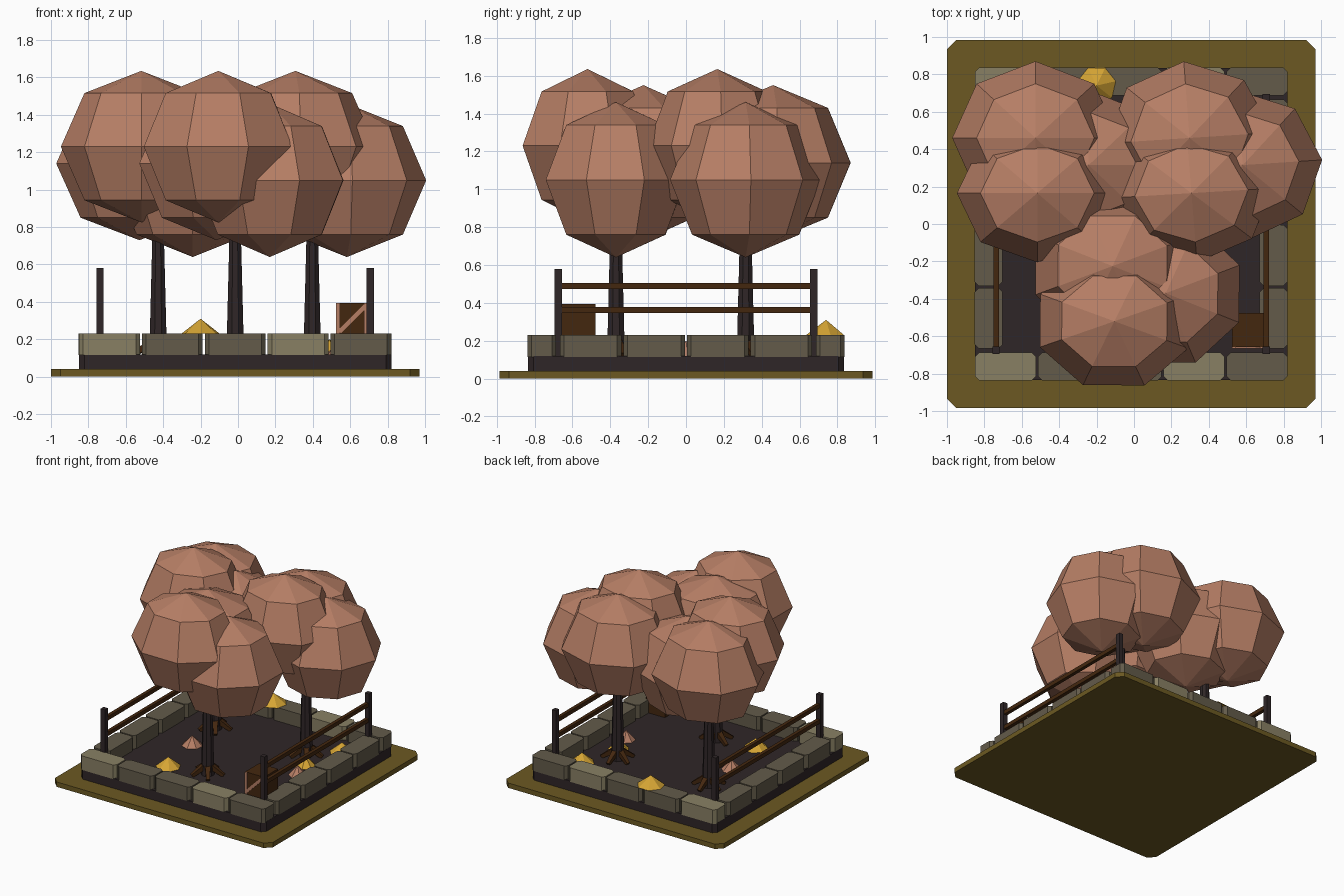
import bpy, bmesh, math
from mathutils import Vector, Matrix

if "Cube" in bpy.data.objects:
    bpy.data.objects.remove(bpy.data.objects["Cube"])


def lin(c):
    c /= 255
    return c / 12.92 if c <= 0.04045 else ((c + 0.055) / 1.055) ** 2.4


def material(name, r, g, b):
    m = bpy.data.materials.new(name)
    m.diffuse_color = (lin(r), lin(g), lin(b), 1)
    m.use_nodes = True
    m.node_tree.nodes["Principled BSDF"].inputs["Base Color"].default_value = m.diffuse_color
    return m


GRASS = material("olive_grass", 108, 89, 34)
DARK = material("dark_bark_soil", 47, 38, 39)
STONE = material("grey_stone", 99, 91, 74)
STONE_LIGHT = material("light_stone", 137, 128, 100)
WOOD = material("brown_wood", 68, 39, 15)
LEAF = material("dusty_red_leaves", 182, 126, 101)
GOLD = material("golden_leaves", 214, 165, 52)

CX = -0.015  # plot centre in x


def finish(name, bm, mat):
    bmesh.ops.recalc_face_normals(bm, faces=bm.faces)
    me = bpy.data.meshes.new(name)
    bm.to_mesh(me)
    bm.free()
    me.materials.append(mat)
    ob = bpy.data.objects.new(name, me)
    bpy.context.collection.objects.link(ob)
    return ob


def slab(name, cx, cy, sx, sy, z0, z1, mat, c=0.0):
    """Box with chamfered vertical corners."""
    hx, hy = sx / 2, sy / 2
    if c:
        pts = [(hx - c, -hy), (hx, -hy + c), (hx, hy - c), (hx - c, hy),
               (-hx + c, hy), (-hx, hy - c), (-hx, -hy + c), (-hx + c, -hy)]
    else:
        pts = [(hx, -hy), (hx, hy), (-hx, hy), (-hx, -hy)]
    bm = bmesh.new()
    f = bm.faces.new([bm.verts.new((cx + x, cy + y, z0)) for x, y in pts])
    ex = bmesh.ops.extrude_face_region(bm, geom=[f])
    for v in ex["geom"]:
        if isinstance(v, bmesh.types.BMVert):
            v.co.z = z1
    return finish(name, bm, mat)


def cone(name, base, top, r1, r2, n, mat, rot=0.0):
    """Tapered prism between two points."""
    a, b = Vector(base), Vector(top)
    d = b - a
    q = d.to_track_quat('Z', 'Y').to_matrix().to_4x4()
    m = Matrix.Translation((a + b) / 2) @ q @ Matrix.Rotation(rot, 4, 'Z')
    bm = bmesh.new()
    bmesh.ops.create_cone(bm, cap_ends=True, segments=n, radius1=r1, radius2=r2,
                          depth=d.length, matrix=m)
    return finish(name, bm, mat)


def blob(name, c, rx, ry, rz, rot):
    """Low-poly leaf ball: eight sides, four rings."""
    m = (Matrix.Translation(c) @ Matrix.Diagonal((rx, ry, rz, 1))
         @ Matrix.Rotation(math.radians(rot), 4, 'Z'))
    bm = bmesh.new()
    bmesh.ops.create_uvsphere(bm, u_segments=8, v_segments=4, radius=1, matrix=m)
    return finish(name, bm, LEAF)


# Ground plate and soil bed
slab("grass_plate", CX, 0, 1.97, 1.97, 0, 0.04, GRASS, 0.05)
slab("soil_bed", CX, 0, 1.67, 1.67, 0.04, 0.12, DARK, 0.03)

# Stone border: five per end row, four per side
for side, sy in (("front", -1), ("back", 1)):
    for i in range(5):
        slab(f"{side}_stone_{i}", CX + (i - 2) * 0.336, sy * 0.762, 0.325, 0.15, 0.115, 0.23,
             STONE_LIGHT if i % 3 == 0 else STONE, 0.022)
for side, sx in (("left", -1), ("right", 1)):
    for i in range(4):
        slab(f"{side}_stone_{i}", CX + sx * 0.762, (i - 1.5) * 0.336, 0.15, 0.325, 0.115, 0.23,
             STONE, 0.022)

# Fences on both sides
for side, sx in (("left", -1), ("right", 1)):
    x = CX + sx * 0.722
    for k, y in (("front", -0.675), ("back", 0.675)):
        slab(f"{side}_{k}_fence_post", x, y, 0.038, 0.038, 0.12, 0.58, DARK)
    for j, z in enumerate((0.362, 0.49)):
        slab(f"{side}_rail_{j}", x, 0, 0.028, 1.33, z - 0.016, z + 0.016, WOOD)

# Trees: trunk, roots and three leaf balls each
trees = (("left", CX - 0.412, 0.315, 0), ("right", CX + 0.412, 0.315, 4), ("front", CX, -0.37, 22))
for name, x, y, rot in trees:
    cone(name + "_trunk", (x, y, 0.12), (x, y, 0.95), 0.051, 0.028, 8, DARK, math.pi / 8)
    for k in range(5):
        a = math.radians(k * 72 + 18)
        dx, dy = math.cos(a), math.sin(a)
        cone(f"{name}_root_{k}", (x + dx * 0.125, y + dy * 0.125, 0.125),
             (x + dx * 0.02, y + dy * 0.02, 0.195), 0.018, 0.03, 4, WOOD, math.pi / 4)
    blob(name + "_leaves_high", (x - 0.09, y - 0.15, 1.23), 0.43, 0.37, 0.405, rot)
    blob(name + "_leaves_low", (x + 0.185, y, 1.05), 0.425, 0.40, 0.41, rot)
    blob(name + "_leaves_back", (x - 0.10, y + 0.145, 1.14), 0.445, 0.41, 0.41, rot)

# Crate with trim on its front
slab("crate", 0.61, -0.567, 0.17, 0.18, 0.12, 0.393, WOOD)
for k, x in (("left", 0.535), ("right", 0.685)):
    slab(f"crate_{k}_trim", x, -0.66, 0.022, 0.012, 0.12, 0.393, LEAF)
brace = slab("crate_brace", 0, 0, 0.205, 0.010, -0.011, 0.011, LEAF)
brace.location = (0.615, -0.66, 0.312)
brace.rotation_euler = (0, -math.pi / 4, 0)

# Fallen leaf piles
piles = ((-0.2, 0.74, 0.23, 0.105, GOLD), (-0.33, -0.43, 0.12, 0.095, GOLD),
         (0.58, 0.515, 0.12, 0.095, GOLD), (0.49, 0.17, 0.12, 0.08, GOLD),
         (-0.40, -0.02, 0.12, 0.08, LEAF), (0.54, 0.0, 0.12, 0.07, LEAF))
for i, (x, y, z, r, mat) in enumerate(piles):
    cone(f"leaf_pile_{i}", (x, y, z), (x, y, z + 0.08), r, 0, 7, mat, i * 0.7)
